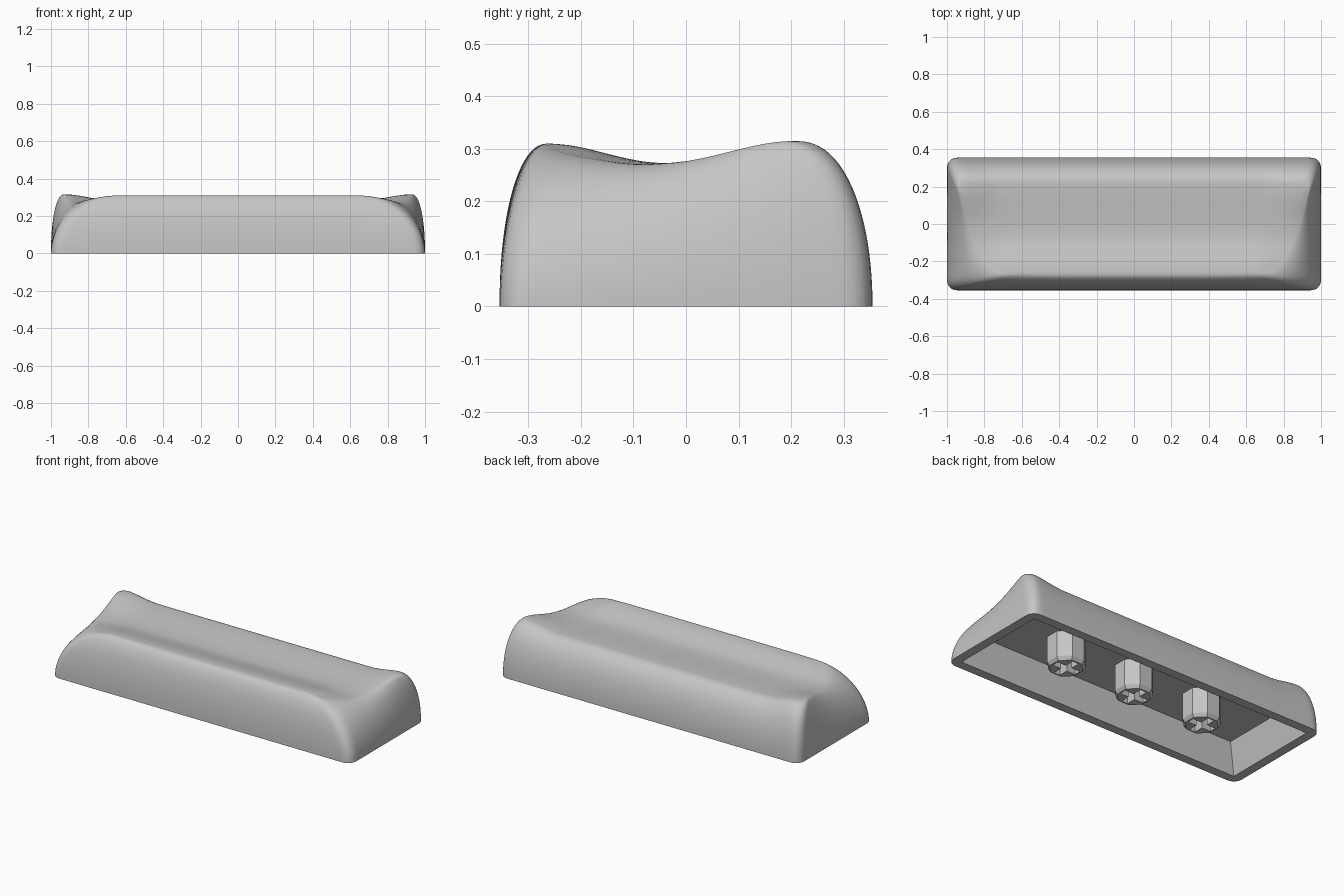
import bpy, bmesh, math
from mathutils import Vector

if "Cube" in bpy.data.objects:
    bpy.data.objects.remove(bpy.data.objects["Cube"], do_unlink=True)

HALF_X, HALF_Y = 1.0, 0.355
RIM_FRONT, RIM_BACK = -0.265, 0.22

grey = bpy.data.materials.new("light grey plastic")
grey.use_nodes = True
grey.diffuse_color = (0.56, 0.56, 0.56, 1)
grey.node_tree.nodes["Principled BSDF"].inputs["Base Color"].default_value = grey.diffuse_color


def smoothstep(a, b, v):
    t = max(0.0, min(1.0, (v - a) / (b - a)))
    return t * t * (3 - 2 * t)


def rect_loop(hx, hy, radius, long_n=44, short_n=28):
    """Rounded rectangle, points crowded toward the corners."""
    us = [math.sin(math.pi * (i / long_n - 0.5)) for i in range(long_n)]
    vs = [math.sin(math.pi * (i / short_n - 0.5)) for i in range(short_n)]
    square = [(u, -1) for u in us] + [(1, v) for v in vs]
    square += [(-u, 1) for u in us] + [(-1, -v) for v in vs]
    loop = []
    for u, v in square:
        p = Vector((u * hx, v * hy))
        if radius:
            cx, cy = hx - radius, hy - radius
            c = Vector((max(-cx, min(cx, p.x)), max(-cy, min(cy, p.y))))
            p = c + (p - c).normalized() * radius
        loop.append(p)
    return loop


def top_point(u, v):
    """Dished top: straight front lip, tapered ends, raised back corners."""
    s = max(0.0, (v + 1) / 2)
    y = RIM_FRONT + (RIM_BACK - RIM_FRONT) * s
    x = u * (0.66 + 0.285 * s ** 0.38)
    if y < -0.04:
        t = (-0.04 - y) / 0.225
        z = 0.273 + 0.0185 * (1 - math.cos(math.pi * t))
        z -= 0.03 * smoothstep(0.64, 0.86, abs(x)) * t
    else:
        t = (y + 0.04) / 0.26
        z = 0.273 + 0.0075 * (1 - math.cos(math.pi * t))
        z += 0.027 * smoothstep(0.7, 0.92, abs(x)) * smoothstep(-0.05, 0.2, y)
    return Vector((x, y, z))


def finish(name, bm, angle):
    bmesh.ops.recalc_face_normals(bm, faces=bm.faces[:])
    mesh = bpy.data.meshes.new(name)
    bm.to_mesh(mesh)
    bm.free()
    ob = bpy.data.objects.new(name, mesh)
    bpy.context.collection.objects.link(ob)
    mesh.materials.append(grey)
    bpy.ops.object.select_all(action='DESELECT')
    ob.select_set(True)
    bpy.context.view_layer.objects.active = ob
    if angle:
        bpy.ops.object.shade_smooth_by_angle(angle=math.radians(angle))
    return ob


# Hollow cap: ceiling, inner walls, base rim, bulged outer walls, dished top
base = rect_loop(HALF_X, HALF_Y, 0.055)
unit = [(p.x / HALF_X, p.y / HALF_Y) for p in rect_loop(HALF_X, HALF_Y, 0.075)]
rings = [[(p.x, p.y, 0.18) for p in rect_loop(0.895, 0.268, 0)],
         [(p.x, p.y, 0) for p in rect_loop(0.945, 0.3, 0)]]
STEPS = 20
for k in range(STEPS + 1):
    a = math.pi / 2 * k / STEPS
    ring = []
    for b, (u, v) in zip(base, unit):
        t = top_point(u, v)
        q = 0.95 + 0.17 * abs(u) ** 6 * (1 - v) / 2
        f = 1 - max(0.0, math.cos(a)) ** q
        ring.append((b.x + (t.x - b.x) * f, b.y + (t.y - b.y) * f, t.z * math.sin(a) ** q))
    rings.append(ring)
TOP_RINGS = 24
for k in range(1, TOP_RINGS):
    s = 1 - k / TOP_RINGS
    rings.append([top_point(u * s, v * s) for u, v in unit])

bm = bmesh.new()
loops = [[bm.verts.new(p) for p in ring] for ring in rings]
count = len(base)
for lower, upper in zip(loops, loops[1:]):
    for i in range(count):
        j = (i + 1) % count
        bm.faces.new((lower[i], lower[j], upper[j], upper[i]))
bm.faces.new(loops[0])
centre = bm.verts.new(top_point(0, 0))
for i in range(count):
    bm.faces.new((loops[-1][i], loops[-1][(i + 1) % count], centre))
finish("cap_shell", bm, 40)


# Octagonal mounting stems with a cross-shaped socket
def prism(levels, outline):
    bm = bmesh.new()
    rows = [[bm.verts.new((x * s, y * s, z)) for x, y in outline] for z, s in levels]
    n = len(outline)
    for lo, hi in zip(rows, rows[1:]):
        for i in range(n):
            bm.faces.new((lo[i], lo[(i + 1) % n], hi[(i + 1) % n], hi[i]))
    bm.faces.new(rows[0])
    bm.faces.new(rows[-1])
    return bm


octagon = [(0.107 * math.cos(math.pi * (i + 0.5) / 4), 0.107 * math.sin(math.pi * (i + 0.5) / 4))
           for i in range(8)]
w, l = 0.02, 0.078
cross = []
for i in range(4):
    c, s = round(math.cos(i * math.pi / 2)), round(math.sin(i * math.pi / 2))
    cross += [(c * x - s * y, s * x + c * y) for x, y in ((l, -w), (l, w), (w, w))]

for name, x in (("right_stem", -0.47), ("middle_stem", 0), ("left_stem", 0.47)):
    stem = finish(name, prism([(0.005, 0.87), (0.025, 1), (0.2, 1)], octagon), 0)
    cutter = finish("socket_cutter", prism([(-0.05, 1), (0.14, 1)], cross), 0)
    cutter.hide_render = True
    mod = stem.modifiers.new("socket", 'BOOLEAN')
    mod.object = cutter
    mod.operation = 'DIFFERENCE'
    mod.solver = 'EXACT'
    bpy.context.view_layer.objects.active = stem
    bpy.ops.object.modifier_apply(modifier=mod.name)
    bpy.data.objects.remove(cutter, do_unlink=True)
    stem.location.x = x
